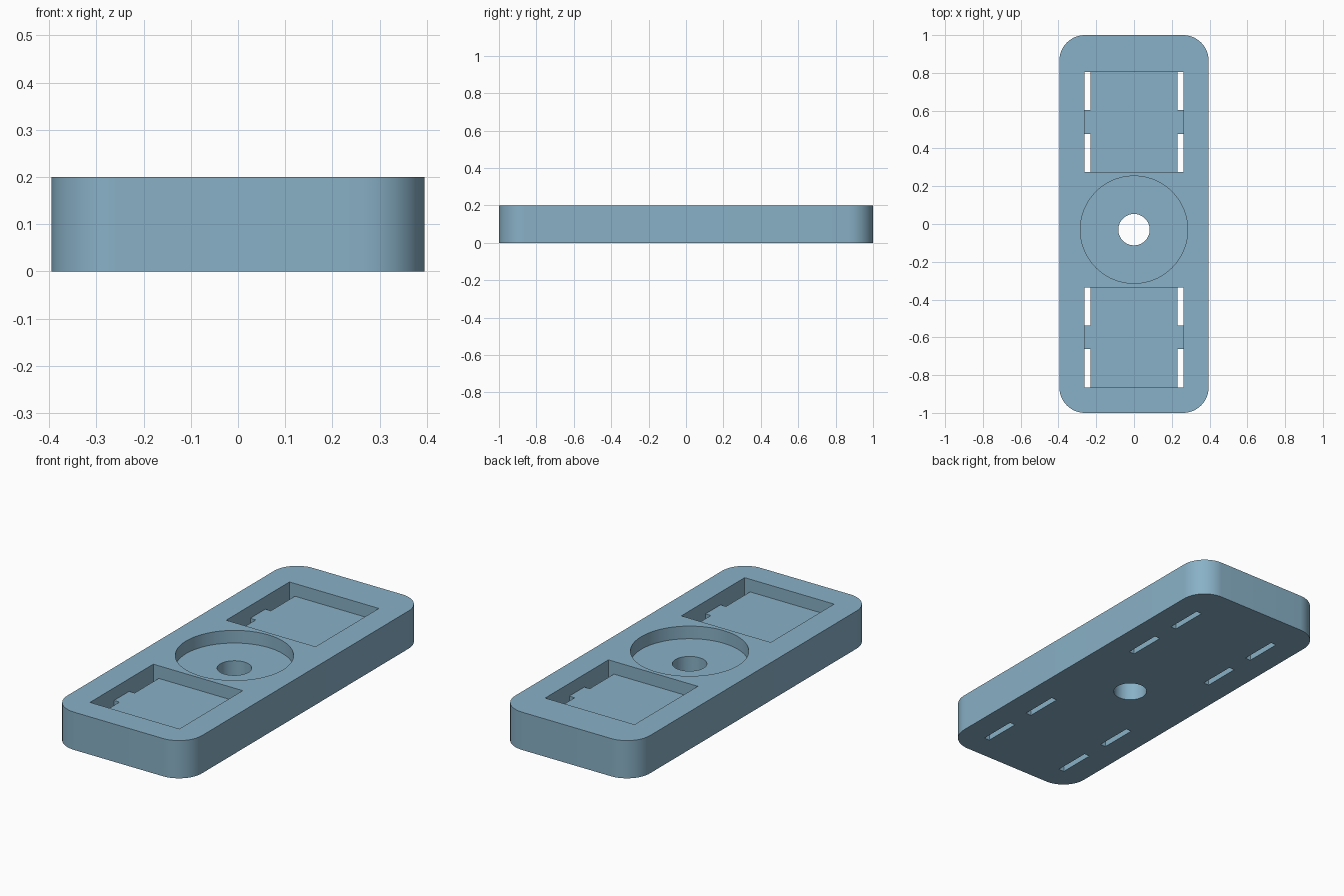
import bpy, bmesh, math

if "Cube" in bpy.data.objects:
    bpy.data.objects.remove(bpy.data.objects["Cube"])

HEIGHT, DEPTH = 0.2, 0.067
FLOOR = HEIGHT - DEPTH
HALF_X, HALF_Y, RADIUS = 0.395, 1.0, 0.135
CENTRE_Y = -0.03

blue = bpy.data.materials.new("dusty blue")
blue.diffuse_color = (0.25, 0.44, 0.57, 1)
blue.use_nodes = True
blue.node_tree.nodes["Principled BSDF"].inputs["Base Color"].default_value = blue.diffuse_color


def prism(name, outline, z0, z1):
    """Extrude a flat outline from z0 to z1."""
    bm = bmesh.new()
    base = bm.faces.new([bm.verts.new((x, y, z0)) for x, y in outline])
    top = bmesh.ops.extrude_face_region(bm, geom=[base])["geom"]
    verts = [v for v in top if isinstance(v, bmesh.types.BMVert)]
    bmesh.ops.translate(bm, verts=verts, vec=(0, 0, z1 - z0))
    bmesh.ops.recalc_face_normals(bm, faces=bm.faces)
    mesh = bpy.data.meshes.new(name)
    bm.to_mesh(mesh)
    bm.free()
    mesh.materials.append(blue)
    obj = bpy.data.objects.new(name, mesh)
    bpy.context.collection.objects.link(obj)
    return obj


def arc(cx, cy, r, start, sweep, steps):
    return [(cx + r * math.cos(start + sweep * i / steps),
             cy + r * math.sin(start + sweep * i / steps)) for i in range(steps + 1)]


def circle(r):
    return arc(0, CENTRE_Y, r, 0, math.tau, 96)[:-1]


def rect(x0, x1, y0, y1):
    return [(x0, y0), (x1, y0), (x1, y1), (x0, y1)]


# Body with rounded corners
outline = []
for k, (sx, sy) in enumerate([(1, 1), (-1, 1), (-1, -1), (1, -1)]):
    outline += arc(sx * (HALF_X - RADIUS), sy * (HALF_Y - RADIUS), RADIUS,
                   k * math.pi / 2, math.pi / 2, 16)
body = prism("holder_body", outline, 0, HEIGHT)

# Round recess with its through hole
cutters = [prism("round_recess_cutter", circle(0.284), FLOOR, 0.3),
           prism("centre_hole_cutter", circle(0.083), -0.1, 0.3)]

# Square recesses, each with four through slots along the sides
for mid in (0.54, -0.60):
    cutters.append(prism("square_recess_cutter",
                         rect(-0.262, 0.262, mid - 0.265, mid + 0.265), FLOOR, 0.3))
    for sx in (-1, 1):
        for sy in (-1, 1):
            xs = sorted((sx * 0.23, sx * 0.262))
            ys = sorted((mid + sy * 0.063, mid + sy * 0.265))
            cutters.append(prism("slot_cutter", rect(*xs, *ys), -0.1, 0.3))

# Cut everything out of the body
bpy.context.view_layer.objects.active = body
body.select_set(True)
for cutter in cutters:
    cutter.hide_render = True
    mod = body.modifiers.new("cut", 'BOOLEAN')
    mod.operation, mod.solver, mod.object = 'DIFFERENCE', 'EXACT', cutter
    bpy.ops.object.modifier_apply(modifier=mod.name)
    bpy.data.objects.remove(cutter)

bpy.ops.object.shade_smooth_by_angle(angle=math.radians(30))
